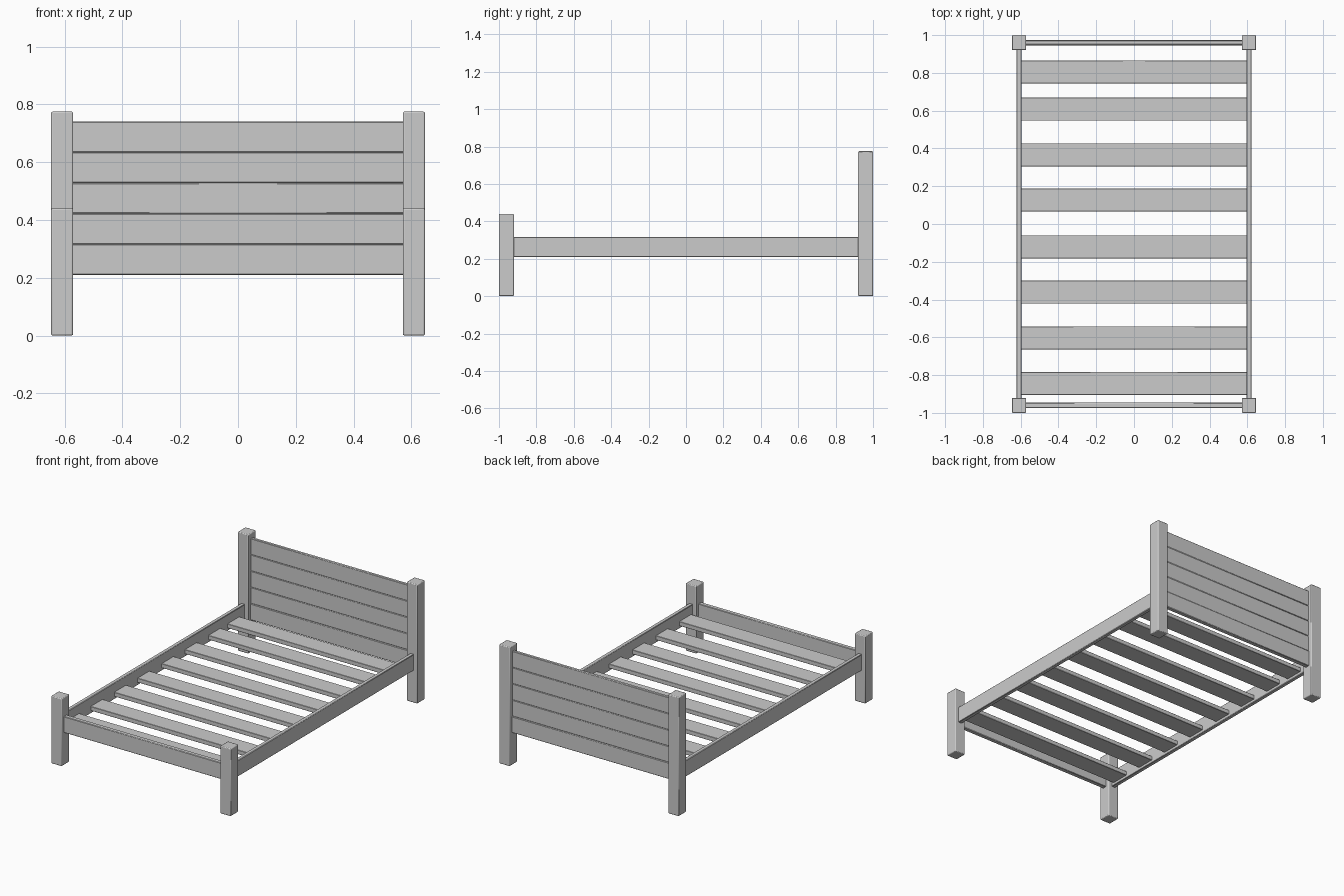
import bpy

if "Cube" in bpy.data.objects:
    bpy.data.objects.remove(bpy.data.objects["Cube"])


def box(name, x, y, z, bevel=0.003, segments=1):
    """Bevelled box from (min, max) ranges on each axis."""
    bpy.ops.mesh.primitive_cube_add(size=1)
    ob = bpy.context.object
    ob.name = name
    for v in ob.data.vertices:
        for i, (lo, hi) in enumerate((x, y, z)):
            v.co[i] = lo if v.co[i] < 0 else hi
    mod = ob.modifiers.new("edge", 'BEVEL')
    mod.width = bevel
    mod.segments = segments
    bpy.ops.object.shade_smooth_by_angle()
    return ob


OUT, INN = 0.647, 0.571        # post outer / inner x
RAIL_Z = (0.21, 0.316)         # height range of all rails
PLANK = 0.106

# Posts and side rails, left and right
for side, s in (("left", -1), ("right", 1)):
    px = tuple(sorted((s * OUT, s * INN)))
    box(f"head_post_{side}", px, (0.92, 1.0), (0, 0.775), 0.005, 2)
    box(f"foot_post_{side}", px, (-1.0, -0.92), (0, 0.44), 0.005, 2)
    rx = tuple(sorted((s * 0.622, s * 0.596)))
    box(f"side_rail_{side}", rx, (-0.93, 0.93), RAIL_Z)

# Cross rails at both ends
box("foot_rail", (-0.58, 0.58), (-0.975, -0.946), RAIL_Z)
box("head_rail", (-0.58, 0.58), (0.946, 0.975), RAIL_Z)

# Headboard planks
for i in range(4):
    z0 = RAIL_Z[1] + i * PLANK
    box(f"headboard_plank_{i + 1}", (-0.58, 0.58), (0.95, 0.971), (z0, z0 + PLANK))

# Slats
for i, y in enumerate((0.805, 0.608, 0.366, 0.127, -0.121, -0.361, -0.603, -0.844)):
    box(f"slat_{i + 1}", (-0.598, 0.598), (y - 0.061, y + 0.061), (0.228, 0.256), 0.002)
